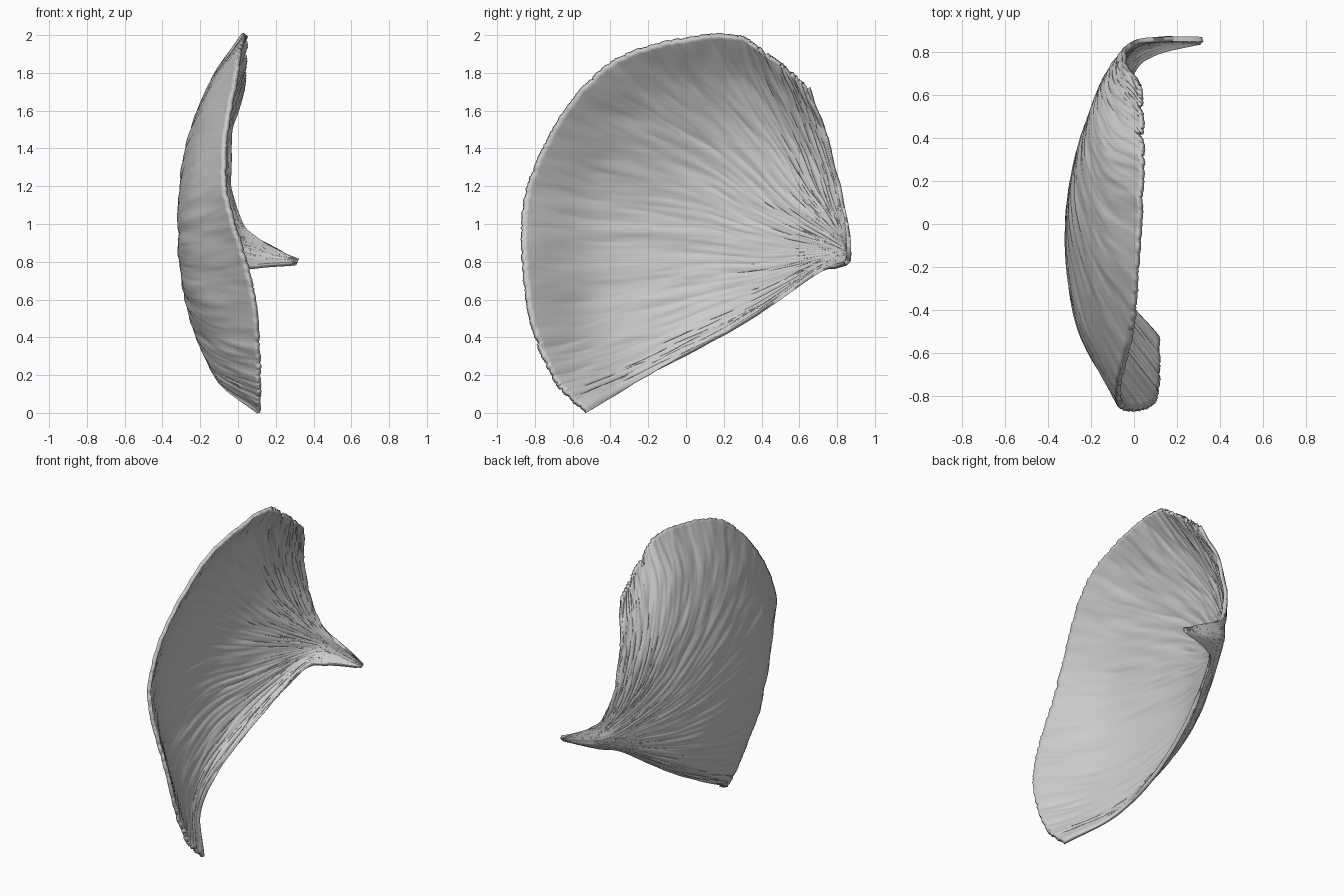
import bpy, bmesh
from mathutils import Vector, noise

if "Cube" in bpy.data.objects:
    bpy.data.objects.remove(bpy.data.objects["Cube"])

# Control rays fanning from the stem tip to the frilled rim (upper edge -> lower edge)
TIP_HIGH, TIP_LOW = Vector((.32, .862, .81)), Vector((.31, .845, .79))
RAYS = [
    [(.13,.86,.91), (.02,.85,1.0), (-.04,.81,1.2), (-.045,.77,1.37), (-.03,.725,1.53), (.03,.65,1.72)],
    [(.12,.86,.89), (0,.83,.97), (-.1,.73,1.18), (-.125,.64,1.42), (-.065,.54,1.67), (.04,.43,1.9)],
    [(.12,.86,.87), (-.01,.82,.95), (-.155,.62,1.18), (-.2,.45,1.45), (-.135,.3,1.74), (.04,.18,2.005)],
    [(.11,.86,.855), (-.03,.8,.91), (-.215,.46,1.12), (-.27,.15,1.37), (-.175,-.15,1.62), (0,-.43,1.835)],
    [(.1,.855,.84), (-.04,.775,.87), (-.235,.38,.96), (-.307,0,1.06), (-.25,-.45,1.16), (-.07,-.825,1.25)],
    [(.1,.85,.82), (-.04,.755,.83), (-.225,.36,.77), (-.292,0,.74), (-.215,-.47,.69), (.08,-.852,.65)],
    [(.1,.83,.8), (-.03,.735,.79), (-.185,.36,.59), (-.223,0,.44), (-.12,-.38,.3), (.115,-.72,.21)],
    [(.1,.79,.775), (-.01,.69,.745), (-.105,.36,.515), (-.14,0,.31), (-.09,-.28,.155), (.11,-.53,0)],
]
NU, NT = 360, 100


def spline(pts, f):
    """Catmull-Rom point at f in 0..1, with extrapolated ends."""
    p = [2 * pts[0] - pts[1], *pts, 2 * pts[-1] - pts[-2]]
    s = f * (len(pts) - 1)
    i = max(0, min(int(s), len(pts) - 2))
    t = s - i
    a, b, c, d = p[i:i + 4]
    return (2 * b + (c - a) * t + (2 * a - 5 * b + 4 * c - d) * t * t
            + (3 * b - a - 3 * c + d) * t ** 3) / 2


def n(x, y, z=0):
    return noise.noise(Vector((x, y, z)))


rays = [[TIP_HIGH.lerp(TIP_LOW, k / 7)] + [Vector(p) for p in r] for k, r in enumerate(RAYS)]
columns = list(zip(*rays))

# Fan-shaped blade with a ragged outer rim
bm = bmesh.new()
grid = []
for i in range(NU + 1):
    u = i / NU
    ray = [spline(c, u) for c in columns]
    rag = .007 * abs(n(u * 150, 3)) + .006 * abs(n(u * 70, 9))
    if u < .3:
        rag += .035 * max(0, n(u * 60, 5)) * min(1, (.3 - u) * 8)
    grid.append([bm.verts.new(spline(ray, j / NT * (1 - rag))) for j in range(NT + 1)])
for i in range(NU):
    for j in range(NT):
        bm.faces.new((grid[i][j], grid[i + 1][j], grid[i + 1][j + 1], grid[i][j + 1]))
bm.normal_update()

# Short radial wrinkles that grow from the stem to the rim
shift = {}
for i, line in enumerate(grid):
    for j, v in enumerate(line):
        u, t = i / NU, j / NT
        bend = u + .02 * n(u * 5, t * 4, 7)
        h = .006 * n(bend * 28, t * 7) + .005 * n(bend * 60, t * 10, 4)
        h += .005 * max(0, n(bend * 110, t * 12, 8)) * t
        shift[v] = v.normal * h * min(1, t * t * 4)
for v, d in shift.items():
    v.co += d

mesh = bpy.data.meshes.new("fan_blade")
bm.to_mesh(mesh)
bm.free()
blade = bpy.data.objects.new("fan_blade", mesh)
bpy.context.collection.objects.link(blade)

# Thin shell thickness
solid = blade.modifiers.new("thickness", 'SOLIDIFY')
solid.thickness = .024
solid.offset = 0

bpy.context.view_layer.objects.active = blade
blade.select_set(True)
bpy.ops.object.shade_smooth_by_angle(angle=.7)
